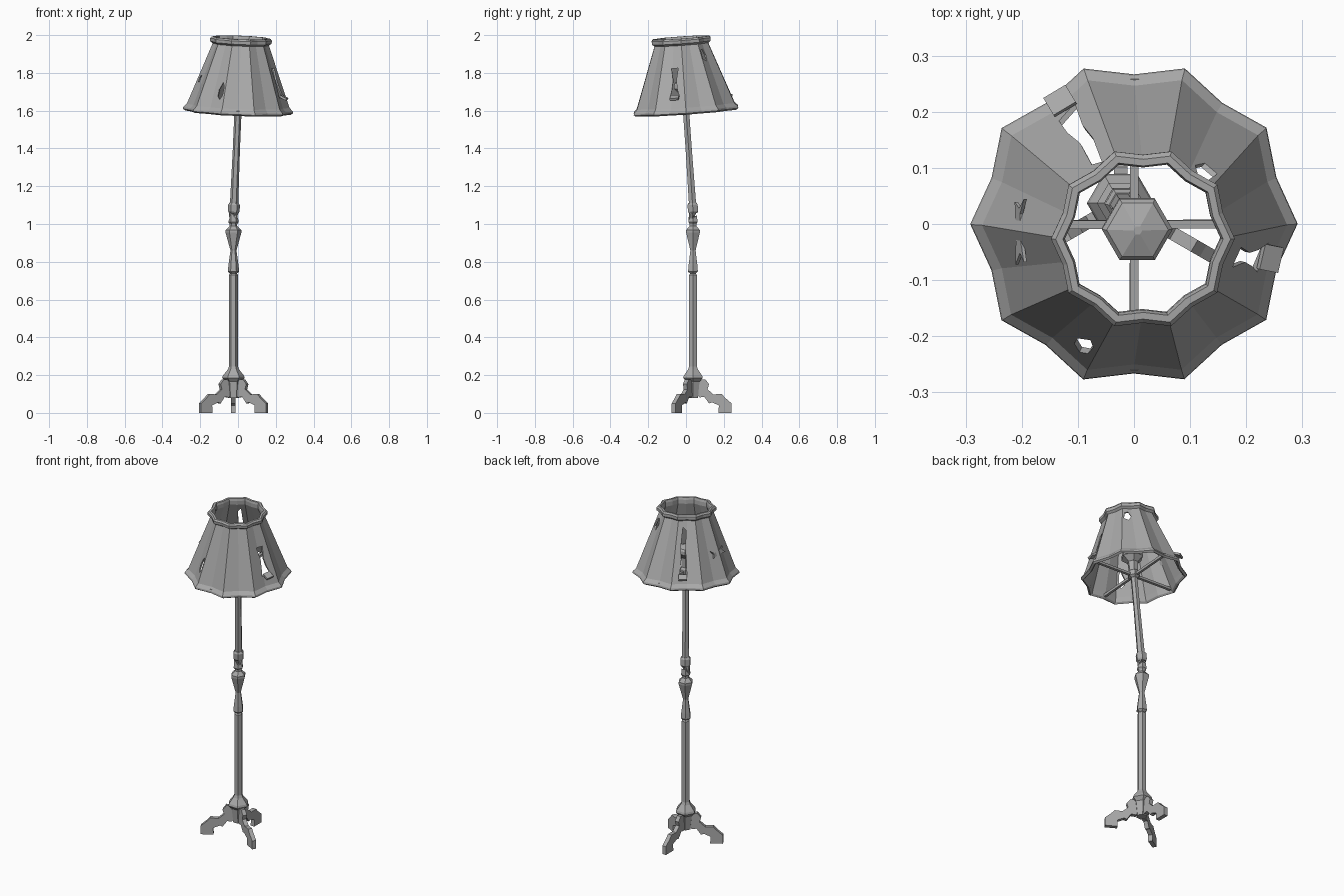
import bpy, bmesh
from math import cos, sin, pi, radians
from mathutils import Matrix, Vector

cube = bpy.data.objects.get("Cube")
if cube:
    bpy.data.objects.remove(cube, do_unlink=True)

grey = bpy.data.materials.new("plain grey")
grey.use_nodes = True
grey.diffuse_color = (0.4, 0.4, 0.4, 1)
grey.node_tree.nodes["Principled BSDF"].inputs["Base Color"].default_value = (0.4, 0.4, 0.4, 1)

# Frames: the upright lower stand, and the bent upper half pivoting at the shade base
STAND = Matrix.Translation((-0.024, 0.037, 0))
lean = Vector((0, 0, 1)).rotation_difference(Vector((0.042, -0.07, 1)))
UPPER = Matrix.Translation((0, 0, 1.6)) @ lean.to_matrix().to_4x4()


def finish(name, bm, matrix):
    bmesh.ops.recalc_face_normals(bm, faces=bm.faces)
    mesh = bpy.data.meshes.new(name)
    bm.to_mesh(mesh)
    bm.free()
    mesh.materials.append(grey)
    obj = bpy.data.objects.new(name, mesh)
    bpy.context.collection.objects.link(obj)
    obj.matrix_world = matrix
    return obj


def lathe(name, profile, matrix, sides=6, flute=1.0, closed=False, jag_top=0, jag_bottom=0):
    """Spin (radius, height) points; flute pulls in every other column."""
    bm = bmesh.new()
    rings = []
    for k, (r, z) in enumerate(profile):
        ring = []
        for i in range(sides):
            a = 2 * pi * i / sides
            s = r * (flute if i % 2 else 1)
            jag = (i * 2 % 3 - i % 2) * 0.5
            dz = jag * (jag_top if k == len(profile) - 1 else jag_bottom if k == 0 else 0)
            ring.append(bm.verts.new((s * cos(a), s * sin(a), z + dz)))
        rings.append(ring)
    pairs = list(zip(rings, rings[1:]))
    if closed:
        pairs.append((rings[-1], rings[0]))
    for low, high in pairs:
        for i in range(sides):
            j = (i + 1) % sides
            bm.faces.new((low[i], low[j], high[j], high[i]))
    if not closed:
        for ring in (rings[0], rings[-1]):
            bmesh.ops.poke(bm, faces=[bm.faces.new(ring)])
    return finish(name, bm, matrix)


def prism(name, outline, depth, matrix):
    """Extrude an outline of (x, z) points along y, centred on y = 0."""
    bm = bmesh.new()
    face = bm.faces.new([bm.verts.new((x, -depth / 2, z)) for x, z in outline])
    out = bmesh.ops.extrude_face_region(bm, geom=[face])
    moved = [v for v in out["geom"] if isinstance(v, bmesh.types.BMVert)]
    bmesh.ops.translate(bm, verts=moved, vec=(0, depth, 0))
    return finish(name, bm, matrix)


def box(name, size, matrix):
    bm = bmesh.new()
    bmesh.ops.create_cube(bm, size=1, matrix=Matrix.Diagonal((*size, 1)))
    return finish(name, bm, matrix)


def turn(degrees):
    return Matrix.Rotation(radians(degrees), 4, 'Z')


# Lower stand: foot flare, column and turned baluster with a splintered end
lathe("lower_column", [(0.03, 0.08), (0.04, 0.165), (0.06, 0.185), (0.056, 0.197), (0.03, 0.23),
                       (0.024, 0.245), (0.024, 0.73), (0.017, 0.737), (0.03, 0.748),
                       (0.027, 0.78), (0.016, 0.86), (0.042, 0.955), (0.042, 0.968),
                       (0.02, 0.99), (0.02, 1.0), (0.028, 1.01), (0.024, 1.03)],
      STAND, jag_top=0.03)

# Three scrolled legs
leg = [(0, 0.175), (0.065, 0.178), (0.085, 0.152), (0.077, 0.125), (0.108, 0.098),
       (0.152, 0.1), (0.17, 0.08), (0.205, 0.05), (0.205, 0), (0.135, 0), (0.137, 0.04),
       (0.1, 0.056), (0.085, 0.05), (0.06, 0.085), (0.035, 0.082), (0.02, 0.1), (0, 0.1)]
for name, angle in (("back_leg", 90), ("left_leg", -30), ("right_leg", 210)):
    prism(name, leg, 0.024, STAND @ turn(angle))

# Upper pole with its collar and broken splinters
lathe("upper_pole", [(0.02, -0.56), (0.022, -0.5), (0.019, -0.2), (0.019, 0.05)],
      UPPER, jag_bottom=0.04)
lathe("pole_collar", [(0.024, -0.545), (0.031, -0.535), (0.031, -0.5), (0.024, -0.49)], UPPER)
splinter = [(-0.012, 0), (0.006, 0.006), (0.012, 0.06), (0.002, 0.085), (-0.01, 0.05)]
for k, angle in enumerate((200, 330)):
    prism("splinter_%d" % (k + 1), splinter, 0.012,
          STAND @ Matrix.Translation((0, 0, 1.0)) @ turn(angle) @ Matrix.Translation((0.012, 0, 0)))

# Lamp holder under the open top of the shade
lathe("lamp_holder", [(0.02, -0.01), (0.034, 0), (0.034, 0.025), (0.026, 0.035), (0.03, 0.09),
                      (0.063, 0.12), (0.063, 0.14), (0.055, 0.15), (0.008, 0.165)], UPPER)

# Four spokes carrying the shade
for i in range(4):
    box("shade_spoke_%d" % (i + 1), (0.25, 0.015, 0.015),
        UPPER @ turn(90 * i) @ Matrix.Translation((0.135, 0, 0.008)))

# Fluted shade with rolled rims
shade = lathe("lamp_shade", [(0.28, -0.01), (0.292, -0.002), (0.29, 0.008), (0.272, 0.026),
                             (0.149, 0.352), (0.163, 0.362), (0.164, 0.379), (0.156, 0.388),
                             (0.143, 0.388), (0.139, 0.375), (0.139, 0.352),
                             (0.262, 0.024), (0.27, -0.002)],
              UPPER, sides=20, flute=0.915, closed=True)

# Torn holes: heading in degrees, then an outline of (sideways, height) points
tears = [
    (-114, [(-0.016, 0.085), (-0.016, 0.12), (0.003, 0.16), (0.014, 0.14), (0.013, 0.095), (0, 0.07)]),
    (-13, [(-0.03, 0.08), (-0.02, 0.115), (-0.012, 0.17), (-0.022, 0.235), (0.016, 0.235),
           (0.006, 0.17), (0.012, 0.125), (0.026, 0.085)]),
    (45, [(-0.02, 0.275), (-0.013, 0.32), (0.006, 0.325), (0.02, 0.29), (0.008, 0.26)]),
    (121, [(-0.02, 0.06), (-0.012, 0.15), (-0.016, 0.22), (-0.008, 0.32), (0.01, 0.3),
           (0.008, 0.2), (0.018, 0.13), (0.02, 0.07)]),
]
for heading, outline in tears:
    cutter = prism("tear_cutter", outline, 0.3,
                   UPPER @ turn(heading + 90) @ Matrix.Translation((0, -0.23, 0)))
    cutter.hide_render = True
    mod = shade.modifiers.new("tear", 'BOOLEAN')
    mod.operation = 'DIFFERENCE'
    mod.solver = 'EXACT'
    mod.object = cutter
    bpy.context.view_layer.objects.active = shade
    bpy.ops.object.modifier_apply(modifier=mod.name)
    bpy.data.objects.remove(cutter, do_unlink=True)

# Scraps of cloth curling out at the foot of the two long tears
for name, heading, radius, height, width in (("left_scrap", -13, 0.246, 0.083, 0.046),
                                             ("back_scrap", 121, 0.262, 0.065, 0.046)):
    box(name, (0.038, width, 0.012),
        UPPER @ turn(heading) @ Matrix.Translation((radius, 0, height))
        @ Matrix.Rotation(radians(25), 4, 'Y'))

# Shallow patch over the right side of the shade
slope = Matrix.Rotation(radians(-20.7), 4, 'X')
patch = [(-0.058, 0.03), (-0.03, 0.012), (0.02, 0.016), (0.055, 0.03), (0.04, 0.012),
         (0.062, -0.008), (0.01, -0.006), (-0.05, -0.012), (-0.04, 0.008)]
prism("right_patch", patch, 0.006,
      UPPER @ turn(-90) @ Matrix.Translation((0, -0.212, 0.155)) @ slope)
